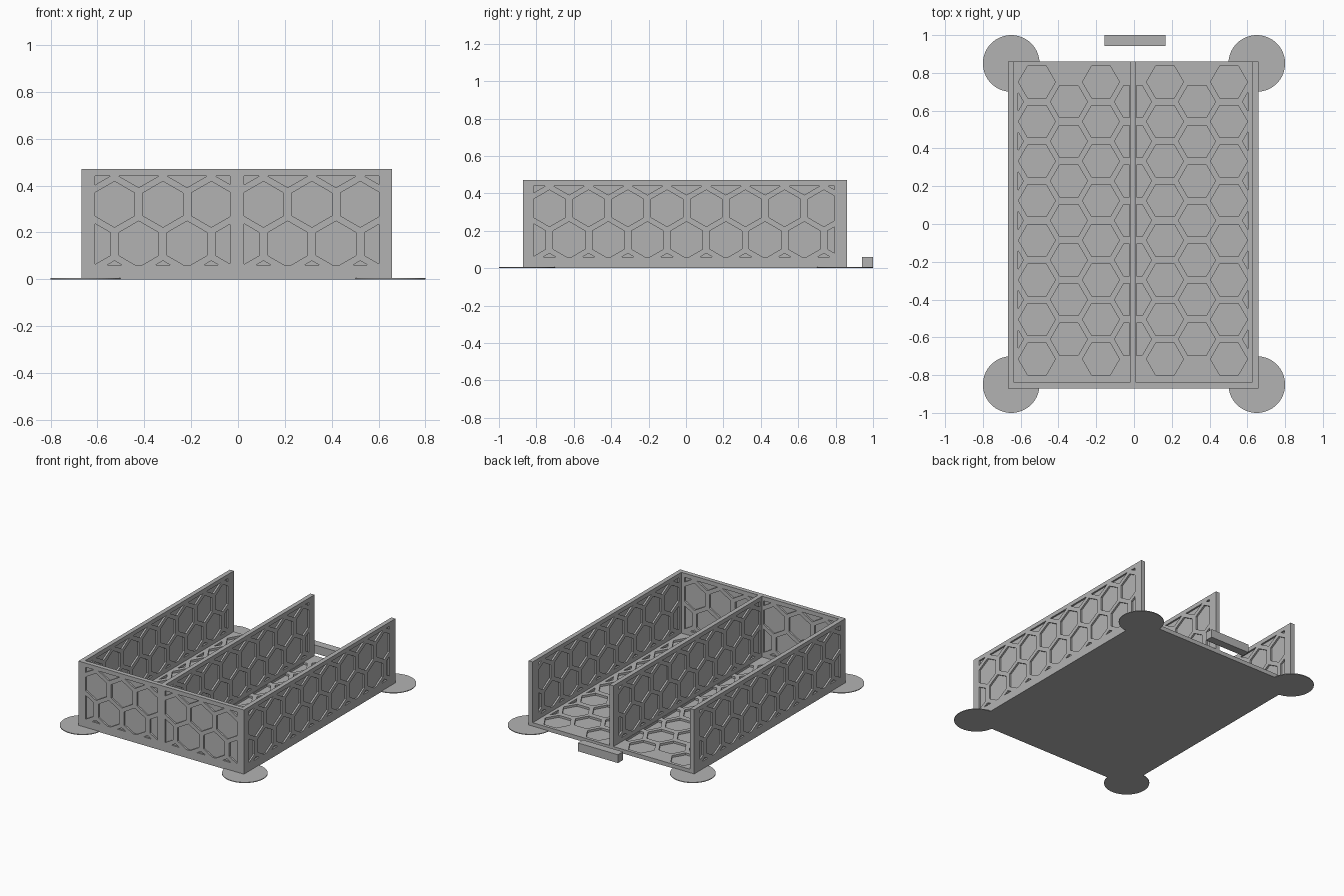
import bpy, bmesh, math
from mathutils import Matrix, Vector

if "Cube" in bpy.data.objects:
    bpy.data.objects.remove(bpy.data.objects["Cube"])

grey = bpy.data.materials.new("plain_grey")
grey.use_nodes = True
COLOUR = (0.45, 0.45, 0.45, 1)
grey.diffuse_color = COLOUR
grey.node_tree.nodes["Principled BSDF"].inputs["Base Color"].default_value = COLOUR

HEX_R = 0.098          # hexagon corner radius
ROW = 0.1695           # spacing between rows
X0, X1 = -0.668, 0.658  # tray limits
Y0, Y1 = -0.872, 0.86
H, T, FLOOR = 0.47, 0.032, 0.03
MID = (X0 + X1) / 2


def add_object(name, bm):
    mesh = bpy.data.meshes.new(name)
    bm.to_mesh(mesh)
    bm.free()
    mesh.materials.append(grey)
    obj = bpy.data.objects.new(name, mesh)
    bpy.context.collection.objects.link(obj)
    return obj


def box(name, lo, hi):
    lo, hi = Vector(lo), Vector(hi)
    bm = bmesh.new()
    bmesh.ops.create_cube(bm, size=1, matrix=Matrix.Translation((lo + hi) / 2)
                          @ Matrix.Diagonal((*(hi - lo), 1)))
    return add_object(name, bm)


def honeycomb(axes, level, u_range, v_range, start, pitch, depth, whole=False):
    """Cutter of hexagons in the (u, v) plane, trimmed to a rectangle."""
    u_axis, v_axis, n_axis = (Vector([float(c == a) for c in "xyz"]) for a in axes)
    bm = bmesh.new()
    for row in range(-2, 8):
        v = start[1] + row * ROW
        for col in range(-1, 9):
            u = start[0] + (col + (row % 2) / 2) * pitch
            if whole and not u_range[0] < u < u_range[1]:
                continue
            bmesh.ops.create_circle(bm, cap_ends=True, segments=6, radius=HEX_R,
                                    matrix=Matrix.Translation((u, v, 0)))
    # trim the field at its four borders
    for axis, limits in ((0, u_range), (1, v_range)):
        for limit, sign in zip(limits, (-1, 1)):
            co, no = Vector(), Vector()
            co[axis], no[axis] = limit, sign
            bmesh.ops.bisect_plane(bm, geom=bm.verts[:] + bm.edges[:] + bm.faces[:],
                                   plane_co=co, plane_no=no, clear_outer=True)
    for vert in bm.verts:
        vert.co = u_axis * vert.co.x + v_axis * vert.co.y + n_axis * level
    bmesh.ops.recalc_face_normals(bm, faces=bm.faces)
    cutter = add_object("honeycomb_cutter", bm)
    cutter.hide_render = True
    solid = cutter.modifiers.new("thickness", "SOLIDIFY")
    solid.thickness, solid.offset = depth * 2, 0
    return cutter


def carve(obj, cutters):
    """Cut every honeycomb field into the panel and keep the plain mesh."""
    for cutter in cutters:
        mod = obj.modifiers.new("pockets", "BOOLEAN")
        mod.operation, mod.solver, mod.object = "DIFFERENCE", "EXACT", cutter
    graph = bpy.context.evaluated_depsgraph_get()
    result = bpy.data.meshes.new_from_object(obj.evaluated_get(graph))
    obj.modifiers.clear()
    obj.data = result
    for cutter in cutters:
        bpy.data.objects.remove(cutter)


# Floor with whole hexagon pockets on its upper side
floor = box("floor", (X0, Y0, 0), (X1, Y1, FLOOR))
carve(floor, [honeycomb("yxz", FLOOR, (-0.81, 0.84), span, (-0.715, -0.514),
                        0.2096, 0.015, whole=True)
              for span in ((-0.613, MID - 0.019), (MID + 0.019, 0.603))])

# Side walls and divider, pocketed on both faces
Z_SPAN = (0.06, 0.44)
for name, x in (("right_wall", X0), ("divider", MID - T / 2), ("left_wall", X1 - T)):
    wall = box(name, (x, Y0 + T, FLOOR), (x + T, Y1, H))
    carve(wall, [honeycomb("yzx", level, (-0.815, 0.795), Z_SPAN, (-0.73, 0.32),
                           0.2096, 0.012) for level in (x, x + T)])

# Front wall, one field per compartment on both faces
front = box("front_wall", (X0, Y0, FLOOR), (X1, Y0 + T, H))
carve(front, [honeycomb("xzy", level, span, Z_SPAN, (span[0] + 0.083, 0.32), 0.2065, 0.012)
              for level in (Y0, Y0 + T)
              for span in ((-0.61, -0.034), (0.026, 0.602))])

# Thin round corner pads
for side, sx in (("right", -1), ("left", 1)):
    for end, sy in (("front", -1), ("back", 1)):
        bm = bmesh.new()
        bmesh.ops.create_cone(bm, cap_ends=True, segments=64, radius1=0.15, radius2=0.15,
                              depth=0.005,
                              matrix=Matrix.Translation((sx * 0.65, sy * 0.85, 0.0025)))
        add_object(f"{end}_{side}_pad", bm)

# Separate bar behind the tray
box("back_bar", (-0.155, 0.942, 0), (0.167, 1.0, 0.06))
